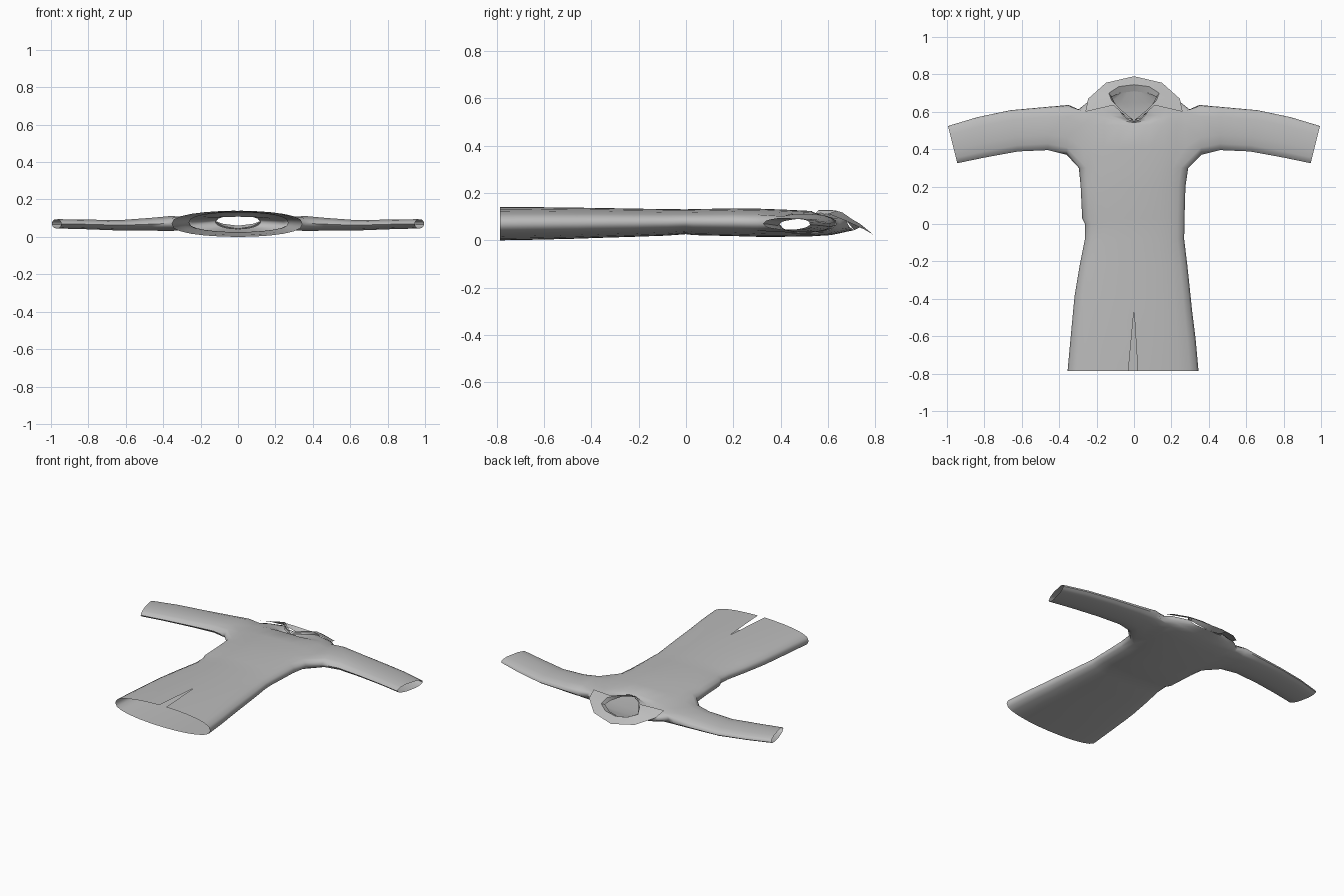
import bpy, bmesh, math
from mathutils import Vector

cube = bpy.data.objects.get("Cube")
if cube:
    bpy.data.objects.remove(cube, do_unlink=True)

SIDES = 24  # segments around the torso

fabric = bpy.data.materials.new("grey fabric")
fabric.use_nodes = True
grey = (0.5, 0.5, 0.5, 1)
fabric.diffuse_color = grey
fabric.node_tree.nodes["Principled BSDF"].inputs["Base Color"].default_value = grey


def finish(bm, name, angle):
    """Turn a bmesh into a smooth shaded object."""
    bmesh.ops.recalc_face_normals(bm, faces=bm.faces)
    mesh = bpy.data.meshes.new(name)
    bm.to_mesh(mesh)
    bm.free()
    mesh.materials.append(fabric)
    obj = bpy.data.objects.new(name, mesh)
    bpy.context.collection.objects.link(obj)
    bpy.ops.object.select_all(action='DESELECT')
    obj.select_set(True)
    bpy.context.view_layer.objects.active = obj
    bpy.ops.object.shade_smooth_by_angle(angle=math.radians(angle))
    return obj


def squash(value, power):
    return math.copysign(abs(value) ** power, value)


def bridge(bm, first, second, closed=False):
    """Join two rows of vertices with quads."""
    count = len(first)
    for i in range(count if closed else count - 1):
        j = (i + 1) % count
        bm.faces.new((first[i], first[j], second[j], second[i]))


# Torso rings from hem to shoulders: y, right and left half width, low z, high z
torso = [
    (-.785, .355, .345, .00, .14), (-.62, .34, .33, .003, .14),
    (-.46, .325, .31, .007, .138), (-.38, .317, .302, .01, .137),
    (-.22, .29, .285, .015, .134), (-.08, .262, .268, .02, .132),
    (.00, .262, .27, .026, .131), (.03, .277, .27, .022, .132),
    (.2, .285, .275, .018, .135), (.3, .295, .29, .015, .134),
    (.41, .32, .32, .015, .13), (.53, .32, .32, .017, .124),
    (.61, .30, .30, .022, .115), (.65, .25, .25, .03, .108),
]
bm = bmesh.new()
rings = []
for y, right, left, low, high in torso:
    slit = max(0, (-.46 - y) / .325)  # front slit opens toward the hem
    ring = []
    for i in range(SIDES + 1):
        a = math.tau * i / SIDES
        x = math.sin(a) * (left if i <= SIDES // 2 else right)
        if i == 0:
            x = .02 * slit
        elif i == SIDES:
            x = -.03 * slit
        z = (low + high) / 2 + squash(math.cos(a), .8) * (high - low) / 2
        # the front of the shoulders dips toward the open neck
        dip = max(0, y - .53) * .9 * max(0, math.cos(a)) ** 3
        ring.append(bm.verts.new((x, y - dip, z)))
    rings.append(ring)

# V shaped neckline
neck = []
for i in range(SIDES + 1):
    a = math.tau * i / SIDES
    c = math.cos(a)
    y = .68 - .13 * c ** 2 if c > 0 else .68 + .03 * c ** 2
    neck.append(bm.verts.new((.12 * math.sin(a), y, .08 + .037 * c)))
rings.append(neck)
for first, second in zip(rings, rings[1:]):
    bridge(bm, first, second)

# Sleeve rings: lower and upper outline points (x, y), middle z, half thickness
sleeve = [
    ((.36, .37), (.35, .638), .072, .042),
    ((.46, .395), (.46, .628), .068, .036),
    ((.62, .388), (.66, .61), .062, .029),
    ((.80, .355), (.84, .572), .067, .027),
    ((.945, .325), (.995, .525), .07, .026),
]
quarter = SIDES // 4
for side in (1, -1):
    middle = quarter if side > 0 else 3 * quarter
    # cut the armhole out of the torso wall
    patch = {v for ring in rings[9:13] for v in ring[middle - 2:middle + 3]}
    holes = [f for f in bm.faces if all(v in patch for v in f.verts)]
    bmesh.ops.delete(bm, geom=holes, context='FACES')
    loop = [v for v in patch if v.is_valid and v.link_faces]
    ys = [v.co.y for v in loop]
    zs = [v.co.z for v in loop]
    y0, z0 = (max(ys) + min(ys)) / 2, (max(zs) + min(zs)) / 2
    dy, dz = (max(ys) - min(ys)) / 2, (max(zs) - min(zs)) / 2

    def around(v):
        return math.atan2((v.co.z - z0) / dz, (v.co.y - y0) / dy)

    loop.sort(key=around)
    angles = [around(v) for v in loop]
    for lower, upper, height, thick in sleeve:
        low, high = Vector(lower), Vector(upper)
        row = []
        for a in angles:
            p = low.lerp(high, .5 + math.cos(a) / 2)
            row.append(bm.verts.new((side * p.x, p.y, height + thick * math.sin(a))))
        bridge(bm, loop, row, closed=True)
        loop = row

bmesh.ops.delete(bm, geom=[v for v in bm.verts if not v.link_faces], context='VERTS')
bmesh.ops.remove_doubles(bm, verts=bm.verts, dist=.0005)
finish(bm, "shirt_body", 60)

# Folded collar: neckline, fold and outer edge, from front centre to back centre
collar_neck = [(.0, .55, .117), (.06, .585, .113), (.105, .65, .098),
               (.12, .68, .08), (.075, .70, .055), (0, .71, .043)]
collar_fold = [(.008, .56, .128), (.075, .615, .128), (.12, .66, .118),
               (.135, .70, .09), (.08, .735, .07), (0, .745, .06)]
collar_edge = [(.03, .562, .125), (.11, .635, .125), (.26, .60, .112),
               (.245, .67, .085), (.15, .755, .045), (0, .79, .025)]
bm = bmesh.new()
for side in (1, -1):
    rows = [[bm.verts.new((side * x, y, z)) for x, y, z in row]
            for row in (collar_neck, collar_fold, collar_edge)]
    bridge(bm, rows[0], rows[1])
    bridge(bm, rows[1], rows[2])
bmesh.ops.remove_doubles(bm, verts=bm.verts, dist=.0005)
finish(bm, "collar", 50)
